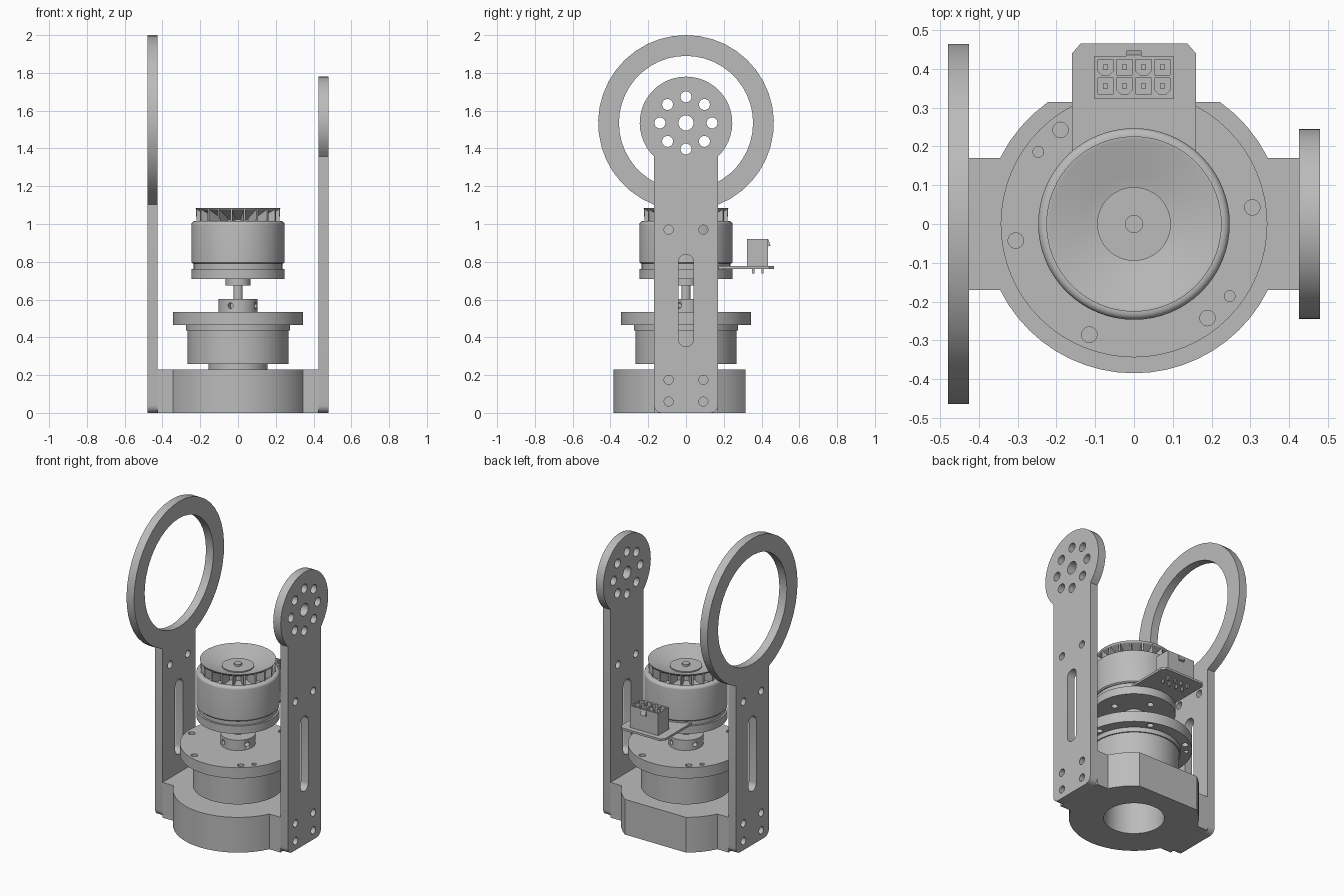
import bpy, bmesh
from math import sin, cos, asin, sqrt, pi, radians, degrees
from mathutils import Matrix

cube = bpy.data.objects.get("Cube")
if cube:
    bpy.data.objects.remove(cube)

grey = bpy.data.materials.new("machined grey")
grey.use_nodes = True
color = (0.5, 0.5, 0.5, 1)
grey.diffuse_color = color
grey.node_tree.nodes["Principled BSDF"].inputs["Base Color"].default_value = color


def arc(cx, cy, r, a, b, n):
    """Points on an arc from angle a to b in degrees."""
    steps = [radians(a + (b - a) * i / n) for i in range(n + 1)]
    return [(cx + r * cos(t), cy + r * sin(t)) for t in steps]


def circle(cx, cy, r, n=24):
    return arc(cx, cy, r, 0, 360, n)[:-1]


def finish(obj):
    bpy.ops.object.select_all(action='DESELECT')
    obj.select_set(True)
    bpy.context.view_layer.objects.active = obj
    bpy.ops.object.shade_smooth_by_angle(angle=radians(30))
    return obj


def from_bmesh(name, bm):
    bmesh.ops.remove_doubles(bm, verts=bm.verts, dist=0.0001)
    bmesh.ops.recalc_face_normals(bm, faces=bm.faces)
    mesh = bpy.data.meshes.new(name)
    bm.to_mesh(mesh)
    bm.free()
    mesh.materials.append(grey)
    obj = bpy.data.objects.new(name, mesh)
    bpy.context.collection.objects.link(obj)
    return finish(obj)


def plate(name, loops, low, high, matrix=Matrix()):
    """Flat plate from an outline and hole loops, extruded from low to high."""
    curve = bpy.data.curves.new(name, 'CURVE')
    curve.dimensions = '2D'
    curve.fill_mode = 'BOTH'
    curve.extrude = (high - low) / 2
    for loop in loops:
        spline = curve.splines.new('POLY')
        spline.points.add(len(loop) - 1)
        for point, (x, y) in zip(spline.points, loop):
            point.co = (x, y, 0, 1)
        spline.use_cyclic_u = True
    temp = bpy.data.objects.new(name + " outline", curve)
    bpy.context.collection.objects.link(temp)
    bpy.context.view_layer.update()
    bm = bmesh.new()
    bm.from_mesh(temp.to_mesh())
    temp.to_mesh_clear()
    bpy.data.objects.remove(temp)
    bpy.data.curves.remove(curve)
    bm.transform(matrix @ Matrix.Translation((0, 0, (low + high) / 2)))
    return from_bmesh(name, bm)


def lathe(name, profile, n=64):
    """Turned part from (radius, height) points."""
    bm = bmesh.new()
    verts = [bm.verts.new((r, 0, z)) for r, z in profile]
    edges = [bm.edges.new(pair) for pair in zip(verts, verts[1:])]
    bmesh.ops.spin(bm, geom=verts + edges, cent=(0, 0, 0), axis=(0, 0, 1),
                   angle=2 * pi, steps=n, use_merge=True)
    return from_bmesh(name, bm)


def rod(name, r, low, high):
    return lathe(name, [(0, low), (r, low), (r, high), (0, high)], 40)


def rect(x0, x1, y0, y1):
    return [(x0, y0), (x1, y0), (x1, y1), (x0, y1)]


# Base block with two side tabs, a flat back and a bore
R, HALF, BACK, TAB = 0.385, 0.17, 0.315, 0.426
tab_a, back_a = degrees(asin(HALF / R)), degrees(asin(BACK / R))
base = [(TAB, -HALF), (TAB, HALF)]
base += arc(0, 0, R, tab_a, back_a, 4) + arc(0, 0, R, 180 - back_a, 180 - tab_a, 4)
base += [(-TAB, HALF), (-TAB, -HALF)] + arc(0, 0, R, 180 + tab_a, 360 - tab_a, 20)
plate("base_block", [base, circle(0, 0, 0.18, 40)], 0, 0.23)

# Upright arms, drawn in the side plane
SIDE = Matrix(((0, 0, 1, 0), (1, 0, 0, 0), (0, 1, 0, 0), (0, 0, 0, 1)))
HEAD = 1.535


def arm(name, radius, head_holes, x0, x1):
    c = 0.04
    join = degrees(asin(sqrt(radius ** 2 - HALF ** 2) / radius))
    outline = arc(-HALF + c, c, c, 180, 270, 5) + arc(HALF - c, c, c, 270, 360, 5)
    outline += arc(0, HEAD, radius, -join, 180 + join, 36)
    slot = arc(0, 0.39, 0.04, 180, 360, 10) + arc(0, 0.80, 0.04, 0, 180, 10)
    screws = [circle(s * 0.092, z, 0.024) for s in (-1, 1) for z in (0.06, 0.175, 0.97)]
    plate(name, [outline, slot] + screws + head_holes, x0, x1, SIDE)


ring_of_holes = [circle(0.138 * cos(i * pi / 4), HEAD + 0.138 * sin(i * pi / 4), 0.029)
                 for i in range(8)]
arm("left_arm", 0.245, [circle(0, HEAD, 0.04)] + ring_of_holes, TAB, 0.48)
arm("right_ring_arm", 0.465, [circle(0, HEAD, 0.355, 44)], -0.48, -TAB)

# Gearbox: boss, body and drilled flange
rod("gearbox_boss", 0.156, 0.225, 0.262)
lathe("gearbox_body", [(0, 0.26), (0.267, 0.26), (0.267, 0.435), (0.275, 0.435),
                       (0.275, 0.468), (0, 0.468)])
big = [(a, 0.308, 0.02) for a in (8, 68, 128, 188, 248, 308)]
small = [(a, 0.309, 0.014) for a in (143, 323)]
holes = [circle(d * cos(radians(a)), d * sin(radians(a)), r) for a, d, r in big + small]
plate("gearbox_flange", [circle(0, 0, 0.344, 64)] + holes, 0.465, 0.535)

# Shaft coupling with four radial set screw holes
coupling = rod("shaft_coupling", 0.103, 0.53, 0.602)
for i in range(4):
    bm = bmesh.new()
    turn = Matrix.Rotation(radians(67 + 90 * i), 4, 'Z')
    bmesh.ops.create_cone(bm, cap_ends=True, segments=16, radius1=0.015, radius2=0.015,
                          depth=0.06, matrix=Matrix.Translation((0, 0, 0.568)) @ turn
                          @ Matrix.Translation((0.1, 0, 0)) @ Matrix.Rotation(pi / 2, 4, 'Y'))
    cutter = from_bmesh("screw_hole_cutter", bm)
    cutter.hide_render = True
    cut = coupling.modifiers.new("screw hole", 'BOOLEAN')
    cut.object = cutter
    cut.solver = 'EXACT'
    finish(coupling)
    bpy.ops.object.modifier_move_to_index(modifier=cut.name, index=0)
    bpy.ops.object.modifier_apply(modifier=cut.name)
    bpy.data.objects.remove(cutter)
rod("drive_shaft", 0.025, 0.6, 0.68)
rod("motor_collar", 0.065, 0.675, 0.715)

# Motor: mounting plate, groove and open bell
mounts = [circle(0.15 * cos(i * pi / 2), 0.15 * sin(i * pi / 2), 0.02) for i in range(4)]
plate("motor_mount", [circle(0, 0, 0.246, 64)] + mounts, 0.71, 0.762)
rod("motor_groove", 0.235, 0.76, 0.8)
lathe("motor_bell", [(0, 0.79), (0.24, 0.79), (0.247, 0.797)]
      + arc(0.229, 0.997, 0.018, 0, 90, 5) + [(0.215, 1.015), (0.205, 1.0), (0, 1.0)])

# Funnel on the bell, hub and cooling fins beneath the rim
lathe("cooling_funnel", [(0.12, 1.0), (0.12, 1.025), (0.22, 1.076), (0.226, 1.086),
                         (0.218, 1.086), (0.13, 1.04), (0, 1.04)])
lathe("hub_disc", [(0.095, 1.035), (0.095, 1.047), (0, 1.047)])
rod("motor_shaft_tip", 0.023, 1.04, 1.06)
bm = bmesh.new()
for i in range(20):
    turn = Matrix.Rotation(2 * pi * (i + 0.5) / 20, 4, 'Z')
    outline = [(0.125, 1.0), (0.222, 1.0), (0.224, 1.08), (0.125, 1.03)]
    sides = [[bm.verts.new(turn @ Matrix.Translation((r, y, z)).translation)
              for r, z in outline] for y in (-0.005, 0.005)]
    bm.faces.new(sides[0])
    bm.faces.new(sides[1][::-1])
    for j in range(4):
        k = (j + 1) % 4
        bm.faces.new((sides[0][k], sides[0][j], sides[1][j], sides[1][k]))
from_bmesh("cooling_fins", bm)

# Circuit board with a two by four socket connector
plate("circuit_board", [[(-0.16, 0.1), (0.16, 0.1), (0.16, 0.44), (0.138, 0.465),
                         (-0.138, 0.465), (-0.16, 0.44)]], 0.763, 0.777)
cells, pins = [], []
for col in range(4):
    for row in range(2):
        x, y, h, c = (col - 1.5) * 0.049, 0.356 + row * 0.049, 0.02, 0.01
        if (col + row) % 2:
            cells.append([(x - h + c, y - h), (x + h - c, y - h), (x + h, y - h + c),
                          (x + h, y + h), (x - h, y + h), (x - h, y - h + c)])
        else:
            cells.append(rect(x - h, x + h, y - h, y + h))
        pins.append(rect(x - 0.006, x + 0.006, y - 0.006, y + 0.006))
shell = rect(-0.102, 0.102, 0.323, 0.433)
plate("connector_floor", [shell], 0.775, 0.8)
plate("connector_shell", [shell] + cells, 0.8, 0.92)
plate("connector_pins", pins, 0.738, 0.9)
latch = [(0.43, 0.88), (0.447, 0.885), (0.436, 0.918), (0.43, 0.918)]
plate("connector_latch", [latch], -0.019, 0.019, SIDE)
